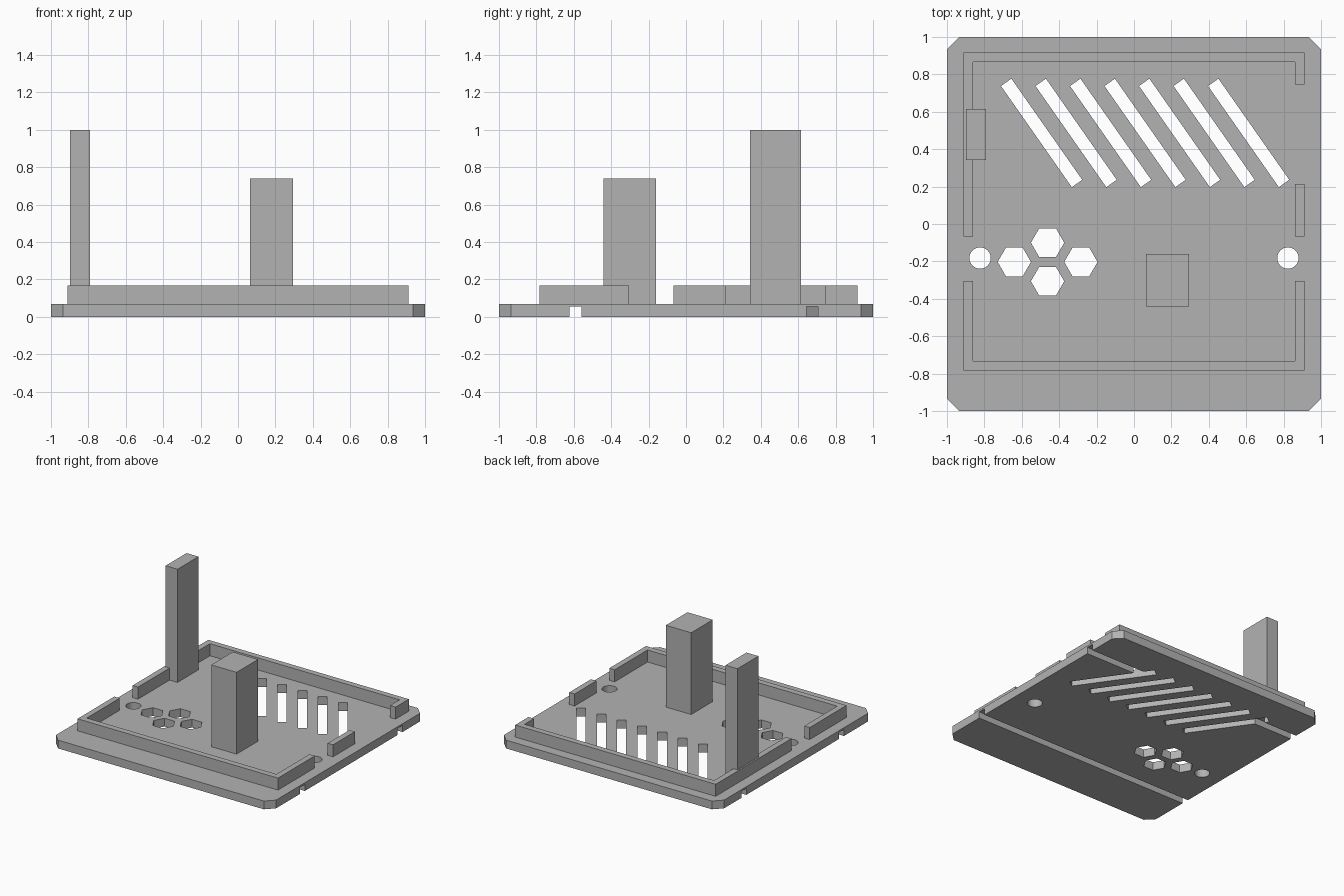
import bpy, bmesh
from math import radians, cos, sin, pi

cube = bpy.data.objects.get("Cube")
if cube:
    bpy.data.objects.remove(cube, do_unlink=True)

GREY = (0.45, 0.45, 0.45, 1)
grey = bpy.data.materials.new("plain grey")
grey.use_nodes = True
grey.diffuse_color = GREY
grey.node_tree.nodes["Principled BSDF"].inputs["Base Color"].default_value = GREY

PLATE_TOP, RIM_TOP = 0.068, 0.167


def prism(name, outlines, z0, z1):
    """Extrude one or more counter-clockwise outlines from z0 to z1."""
    bm = bmesh.new()
    for outline in outlines:
        low = [bm.verts.new((x, y, z0)) for x, y in outline]
        high = [bm.verts.new((x, y, z1)) for x, y in outline]
        bm.faces.new(low[::-1])
        bm.faces.new(high)
        n = len(low)
        for i in range(n):
            j = (i + 1) % n
            bm.faces.new((low[i], low[j], high[j], high[i]))
    bmesh.ops.recalc_face_normals(bm, faces=bm.faces)
    mesh = bpy.data.meshes.new(name)
    bm.to_mesh(mesh)
    bm.free()
    mesh.materials.append(grey)
    obj = bpy.data.objects.new(name, mesh)
    bpy.context.collection.objects.link(obj)
    return obj


def rect(x0, x1, y0, y1):
    return [(x0, y0), (x1, y0), (x1, y1), (x0, y1)]


def ring(cx, cy, r, sides):
    return [(cx + r * cos(2 * pi * i / sides), cy + r * sin(2 * pi * i / sides))
            for i in range(sides)]


def slanted(cx, cy, length, width, angle):
    c, s = cos(angle), sin(angle)
    return [(cx + c * u - s * v, cy + s * u + c * v)
            for u, v in rect(-length / 2, length / 2, -width / 2, width / 2)]


def cut(target, name, outlines, z0=-0.1, z1=0.2):
    cutter = prism(name, outlines, z0, z1)
    cutter.hide_render = True
    mod = target.modifiers.new(name, 'BOOLEAN')
    mod.operation = 'DIFFERENCE'
    mod.solver = 'EXACT'
    mod.object = cutter
    bpy.context.view_layer.objects.active = target
    bpy.ops.object.modifier_apply(modifier=name)
    bpy.data.objects.remove(cutter, do_unlink=True)


# Base plate with clipped corners
k = 0.935
plate = prism("base_plate", [[(-k, -1), (k, -1), (1, -k), (1, k),
                              (k, 1), (-k, 1), (-1, k), (-1, -k)]], 0, PLATE_TOP)

# Grooves underneath: the back one stops at the outer vent slots
cut(plate, "grooves", [rect(-1.1, 1.1, -0.622, -0.56),
                       rect(-1.1, -0.63, 0.645, 0.707),
                       rect(0.5, 1.1, 0.645, 0.707)], -0.1, 0.054)

# Slanted vent slots
cut(plate, "vent_slots", [slanted(-0.494 + 0.1845 * i, 0.487, 0.66, 0.068, radians(-55))
                          for i in range(7)])

# Hexagonal button holes and round screw holes
cut(plate, "button_holes", [ring(x, y, 0.089, 6) for x, y in
                            ((-0.64, -0.203), (-0.284, -0.203), (-0.462, -0.1), (-0.462, -0.306))])
cut(plate, "screw_holes", [ring(side * 0.823, -0.182, 0.057, 32) for side in (-1, 1)])

# Raised rim in three pieces
OUT, INN = 0.911, 0.862
prism("back_rim", [[(-OUT, -0.067), (-INN, -0.067), (-INN, 0.867), (INN, 0.867),
                    (INN, 0.745), (OUT, 0.745), (OUT, 0.916), (-OUT, 0.916)]],
      PLATE_TOP, RIM_TOP)
prism("front_rim", [[(-OUT, -0.782), (OUT, -0.782), (OUT, -0.305), (INN, -0.305),
                     (INN, -0.732), (-INN, -0.732), (-INN, -0.305), (-OUT, -0.305)]],
      PLATE_TOP, RIM_TOP)
prism("left_rim", [rect(INN, OUT, -0.067, 0.215)], PLATE_TOP, RIM_TOP)

# Upright posts
prism("tall_post", [rect(-0.898, -0.79, 0.343, 0.615)], PLATE_TOP, 0.998)
prism("short_post", [rect(0.065, 0.295, -0.44, -0.16)], PLATE_TOP, 0.74)
